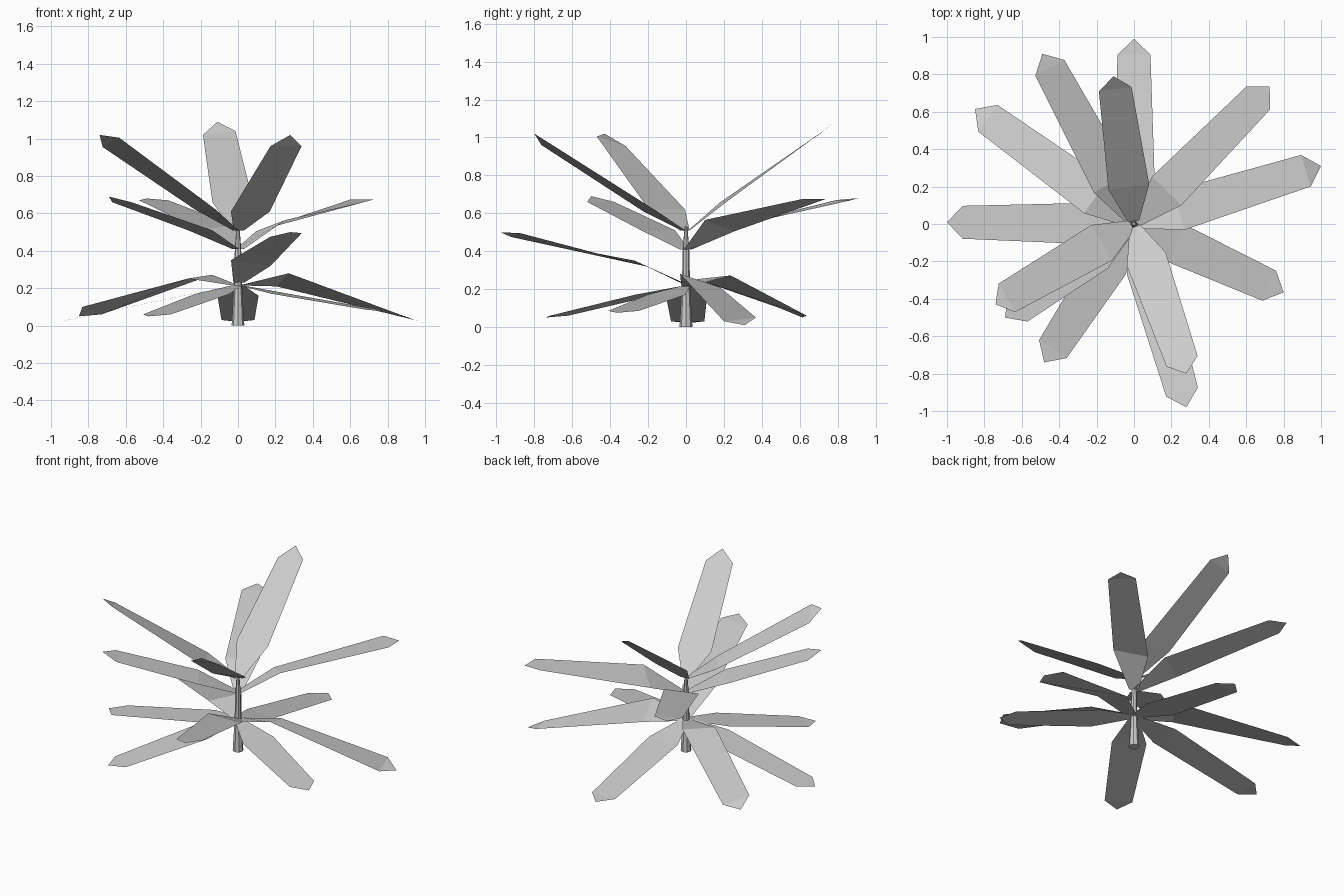
import bpy, bmesh
from math import cos, sin, pi
from mathutils import Vector

if "Cube" in bpy.data.objects:
    bpy.data.objects.remove(bpy.data.objects["Cube"])


def mesh_object(name, bm):
    me = bpy.data.meshes.new(name)
    bm.to_mesh(me)
    bm.free()
    ob = bpy.data.objects.new(name, me)
    bpy.context.collection.objects.link(ob)
    return ob


def leaf(name, base_z, tip, mid, near, near_r=0.085):
    """Flat pointed leaf; mid = (radius, z, roll), near = (z, roll); roll lifts the left edge."""
    tip = Vector(tip)
    reach = tip.to_2d().length
    out = Vector((tip.x, tip.y, 0)) / reach
    left = Vector((-out.y, out.x, 0))
    stations = [(0.015, base_z, 0.03, 0),
                (mid[0], mid[1], 0.11, mid[2]),
                (reach - near_r, near[0], 0.088, near[1])]
    bm = bmesh.new()
    prev = None
    for r, z, half, roll in stations:
        pair = [bm.verts.new(out * r + left * half * s + Vector((0, 0, z + roll * s)))
                for s in (1, -1)]
        if prev:
            bm.faces.new((prev[0], prev[1], pair[1], pair[0]))
        prev = pair
    bm.faces.new((prev[0], prev[1], bm.verts.new(tip)))
    return mesh_object(name, bm)


# Stem: tapering stalk
bm = bmesh.new()
SIDES = 8
rings = []
for z, r in ((0, 0.034), (0.21, 0.022), (0.41, 0.017), (0.53, 0.008)):
    rings.append([bm.verts.new((r * cos(2 * pi * i / SIDES), r * sin(2 * pi * i / SIDES), z))
                  for i in range(SIDES)])
for a, b in zip(rings, rings[1:]):
    for i in range(SIDES):
        j = (i + 1) % SIDES
        bm.faces.new((a[i], a[j], b[j], b[i]))
bm.faces.new(rings[0][::-1])
bm.faces.new(rings[-1])
mesh_object("stem", bm)

# Lower drooping leaves: tip, mid station, near-tip station
lower = [
    ((0.00, 0.99, 0.02), (0.25, 0.16, 0), (0.03, 0)),
    ((-0.85, 0.615, 0.05), (0.25, 0.262, -0.01), (0.08, 0.02)),
    ((-1.00, 0.01, 0.02), (0.25, 0.17, 0), (0.03, 0)),
    ((-0.48, -0.74, 0.05), (0.25, 0.17, 0), (0.06, 0)),
    ((0.80, -0.365, 0.075), (0.25, 0.17, 0), (0.085, 0)),
    ((1.00, 0.31, 0.01), (0.25, 0.245, -0.035), (0.04, 0.01)),
]
for i, (tip, mid, near) in enumerate(lower):
    leaf(f"lower_leaf_{i + 1}", 0.215, tip, mid, near)

# Middle leaves
leaf("front_middle_leaf", 0.23, (0.28, -0.98, 0.50), (0.25, 0.335, -0.015), (0.485, 0.01))
middle = [
    ((0.725, 0.735, 0.675), (0.25, 0.535, -0.03), (0.675, 0)),
    ((-0.49, 0.91, 0.68), (0.25, 0.525, -0.01), (0.67, 0)),
    ((-0.69, -0.50, 0.69), (0.25, 0.51, 0), (0.66, 0)),
]
for i, (tip, mid, near) in enumerate(middle):
    leaf(f"middle_leaf_{i + 1}", 0.41, tip, mid, near)

# Top upright leaves
top = [
    ((-0.11, 0.79, 1.09), (0.2, 0.66, 0), (1.03, -0.01)),
    ((-0.74, -0.43, 1.02), (0.2, 0.62, 0), (0.98, 0.025)),
    ((0.28, -0.80, 1.02), (0.2, 0.61, 0), (0.96, 0)),
]
for i, (tip, mid, near) in enumerate(top):
    leaf(f"top_leaf_{i + 1}", 0.51, tip, mid, near, 0.07)
